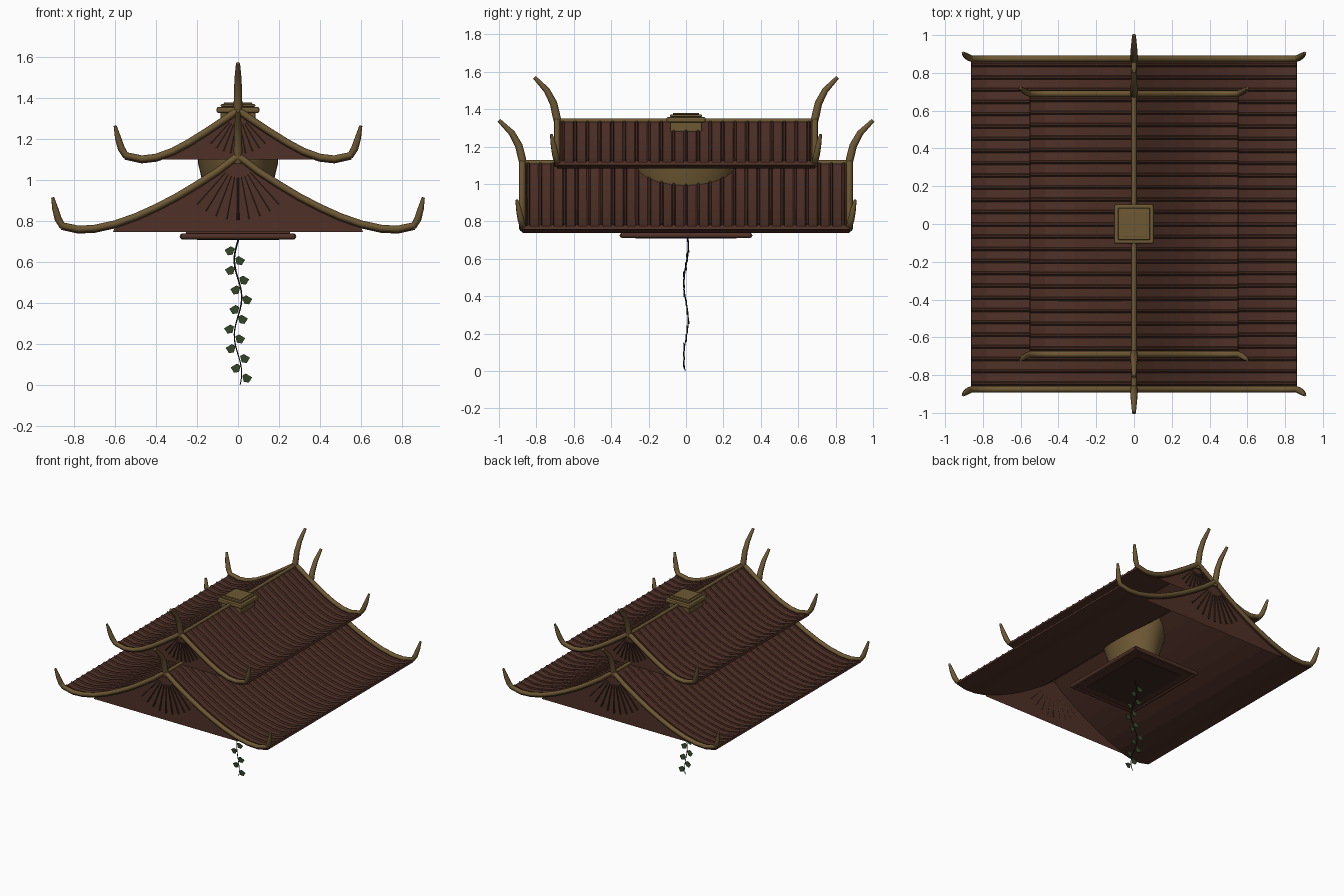
import bpy, bmesh, math
from mathutils import Vector

if "Cube" in bpy.data.objects:
    bpy.data.objects.remove(bpy.data.objects["Cube"])

def mat(name, c):
    m = bpy.data.materials.new(name)
    m.diffuse_color = (*c, 1)
    m.use_nodes = True
    m.node_tree.nodes["Principled BSDF"].inputs["Base Color"].default_value = m.diffuse_color
    return m

MAROON = mat("maroon_tile", (0.078, 0.030, 0.020))
DARK = mat("dark_brown", (0.042, 0.022, 0.013))
GOLD = mat("old_gold", (0.155, 0.098, 0.034))
LEAF = mat("leaf_green", (0.035, 0.065, 0.022))
VINE = mat("vine_stem", (0.012, 0.012, 0.013))

def mesh_obj(name, verts, faces, m):
    me = bpy.data.meshes.new(name)
    me.from_pydata([tuple(v) for v in verts], [], faces)
    me.materials.append(m)
    o = bpy.data.objects.new(name, me)
    bpy.context.collection.objects.link(o)
    return o

def tubes(name, paths, depth, m, res=1):
    """paths: list of point lists (x, y, z, radius factor)"""
    cu = bpy.data.curves.new(name, 'CURVE')
    cu.dimensions = '3D'
    cu.bevel_depth = depth
    cu.bevel_resolution = res
    cu.use_fill_caps = True
    for path in paths:
        s = cu.splines.new('POLY')
        s.points.add(len(path) - 1)
        for p, q in zip(s.points, path):
            p.co = (q[0], q[1], q[2], 1)
            p.radius = q[3]
    o = bpy.data.objects.new(name, cu)
    bpy.context.collection.objects.link(o)
    bpy.context.view_layer.objects.active = o
    bpy.ops.object.select_all(action='DESELECT')
    o.select_set(True)
    bpy.ops.object.convert(target='MESH')
    o = bpy.context.object
    o.data.materials.clear()
    o.data.materials.append(m)
    bpy.ops.object.shade_smooth_by_angle(angle=math.radians(50))
    return o

def box(name, lx, ly, z0, z1, m, bevel=0.006):
    v = [(x, y, z) for z in (z0, z1) for x, y in ((-lx, -ly), (lx, -ly), (lx, ly), (-lx, ly))]
    f = [(3, 2, 1, 0), (4, 5, 6, 7)] + [(i, (i + 1) % 4, (i + 1) % 4 + 4, i + 4) for i in range(4)]
    o = mesh_obj(name, v, f, m)
    if bevel:
        b = o.modifiers.new("bevel", 'BEVEL')
        b.width = bevel
        b.segments = 2
    return o

def lathe(name, prof, sx, sy, m, n=32):
    v = [(r * sx * math.cos(2 * math.pi * i / n), r * sy * math.sin(2 * math.pi * i / n), z)
         for r, z in prof for i in range(n)]
    f = [(k * n + i, k * n + (i + 1) % n, (k + 1) * n + (i + 1) % n, (k + 1) * n + i)
         for k in range(len(prof) - 1) for i in range(n)]
    o = mesh_obj(name, v, f, m)
    for p in o.data.polygons:
        p.use_smooth = True
    return o

def tier(tag, prof, ly, tip, crest, base_x, base_z, n_ribs, fan_len):
    full = [(-x, z) for x, z in reversed(prof[1:])] + list(prof)
    n = len(full)
    # curved roof sheet
    v = [(x, y, z) for y in (-ly, ly) for x, z in full]
    sheet = mesh_obj(tag + "_roof_sheet", v, [(i, i + 1, n + i + 1, n + i) for i in range(n - 1)], MAROON)
    s = sheet.modifiers.new("thickness", 'SOLIDIFY')
    s.thickness = 0.018
    s.offset = -1
    # tile ribs down both slopes
    step = 2 * ly / n_ribs
    tubes(tag + "_tile_ribs", [[(x, -ly + (i + .5) * step, z + 0.001, 1) for x, z in full]
                               for i in range(n_ribs)], 0.008, MAROON)
    # dark seams beside each rib
    tubes(tag + "_tile_seams", [[(x, -ly + (i + .5) * step - 0.009, z - 0.001, 1) for x, z in full]
                                for i in range(n_ribs)], 0.004, DARK, 0)
    # gable panels, barge boards with upturned tips
    barge, horns, fans = [], [], []
    top = prof[0][1] - 0.01
    for sy in (-1, 1):
        g = sy * (ly - 0.012)
        mesh_obj(tag + "_gable_panel", [(x, g, z - 0.01) for x, z in full if abs(x) <= base_x] +
                 [(base_x, g, base_z), (-base_x, g, base_z)],
                 [tuple(range(sum(abs(x) <= base_x for x, z in full) + 2))], MAROON)
        yb = sy * ly
        path = [(x, yb, z + 0.004, 1) for x, z in prof]
        ex, ez = prof[-1]
        dx, dz = tip[0] - ex, tip[1] - ez
        path += [(ex + dx * .4, yb + sy * .008, ez + dz * .25, 1.05),
                 (ex + dx * .72, yb + sy * .018, ez + dz * .6, .9),
                 (tip[0], yb + sy * .03, tip[1], .45)]
        barge += [path, [(-x, y, z, r) for x, y, z, r in path]]
        cy, cz = crest
        z0 = prof[0][1]
        horns.append([(0, sy * (ly - .01), z0 - .03, 1),
                      (0, sy * (ly + .005), z0 + (cz - z0) * .15, 1.05),
                      (0, sy * (ly + (cy - ly) * .15), z0 + (cz - z0) * .4, 1),
                      (0, sy * (ly + (cy - ly) * .45), z0 + (cz - z0) * .7, .85),
                      (0, sy * cy, cz, .5)])
        # fan slats radiating from the apex
        for k in range(-4, 5):
            a = math.radians(k * 10.5)
            d = Vector((math.sin(a), 0, -math.cos(a)))
            a0 = Vector((0, sy * (ly - .008), top))
            p, q = a0 + d * fan_len * .3, a0 + d * fan_len
            fans.append([(*p, .6), (*q, 1.1)])
    tubes(tag + "_barge_boards", barge, 0.017, GOLD, 2)
    tubes(tag + "_ridge_horns", horns, 0.02, GOLD, 2)
    tubes(tag + "_gable_slats", fans, 0.006, DARK)
    tubes(tag + "_ridge_beam", [[(0, -ly, prof[0][1], 1), (0, ly, prof[0][1], 1)]], 0.013, GOLD, 2)

tier("lower", [(0, 1.115), (.1, 1.04), (.2, .975), (.3, .915), (.4, .863), (.5, .818), (.6, .783),
               (.7, .761), (.78, .757), (.86, .775)], 0.875, (.905, .915), (1.0, 1.34), .61, .748, 27, .30)
tier("upper", [(0, 1.338), (.08, 1.283), (.16, 1.23), (.24, 1.18), (.32, 1.137), (.4, 1.108),
               (.47, 1.1), (.55, 1.118)], 0.69, (.6, 1.265), (.81, 1.57), .385, 1.1, 21, .20)

# ridge cap, stacked plates
box("cap_base", .085, .085, 1.28, 1.335, GOLD)
box("cap_plate", .105, .105, 1.328, 1.358, GOLD, .01)
box("cap_lid", .085, .085, 1.358, 1.372, GOLD)
box("cap_top", .07, .07, 1.372, 1.38, GOLD, .003)

# rounded drum between the tiers, open at the bottom
lathe("drum", [(.7, .82), (.8, .92), (.9, 1.0), (1, 1.08), (1.03, 1.16)], .195, .27, GOLD)

# ceiling plate with moulded rim
box("ceiling_core", .255, .325, .712, .755, MAROON)
box("ceiling_panel", .2, .27, .708, .716, DARK, .002)
tubes("ceiling_rim", [[(-.275, s * .34, .725, 1), (.275, s * .34, .725, 1)] for s in (-1, 1)] +
      [[(s * .27, -.345, .725, 1), (s * .27, .345, .725, 1)] for s in (-1, 1)], .015, MAROON, 2)
box("ceiling_box", .15, .2, .75, .83, MAROON)

# hanging vine stem
def vine(z):
    return .018 * math.sin(z * 17 + .6), .012 * math.sin(z * 16 + 3.5)

zs = [.715 * i / 40 for i in range(41)]
tubes("vine_stem", [[(*vine(z), z, .5 + z * .7) for z in zs]], .0045, VINE)

# alternating vine leaves
lv, lf = [], []
for i in range(14):
    z = .655 - i * .0478
    s = -1 if i % 2 == 0 else 1
    x, y = vine(z)
    b = len(lv)
    lv += [(x + s * .004, y, z + .012), (x + s * .022, y - .004, z + .022), (x + s * .052, y + .002, z + .004),
           (x + s * .036, y + .003, z - .022), (x + s * .012, y - .002, z - .018)]
    lf.append(tuple(range(b, b + 5)))
leaves = mesh_obj("vine_leaves", lv, lf, LEAF)
t = leaves.modifiers.new("thickness", 'SOLIDIFY')
t.thickness = .003
